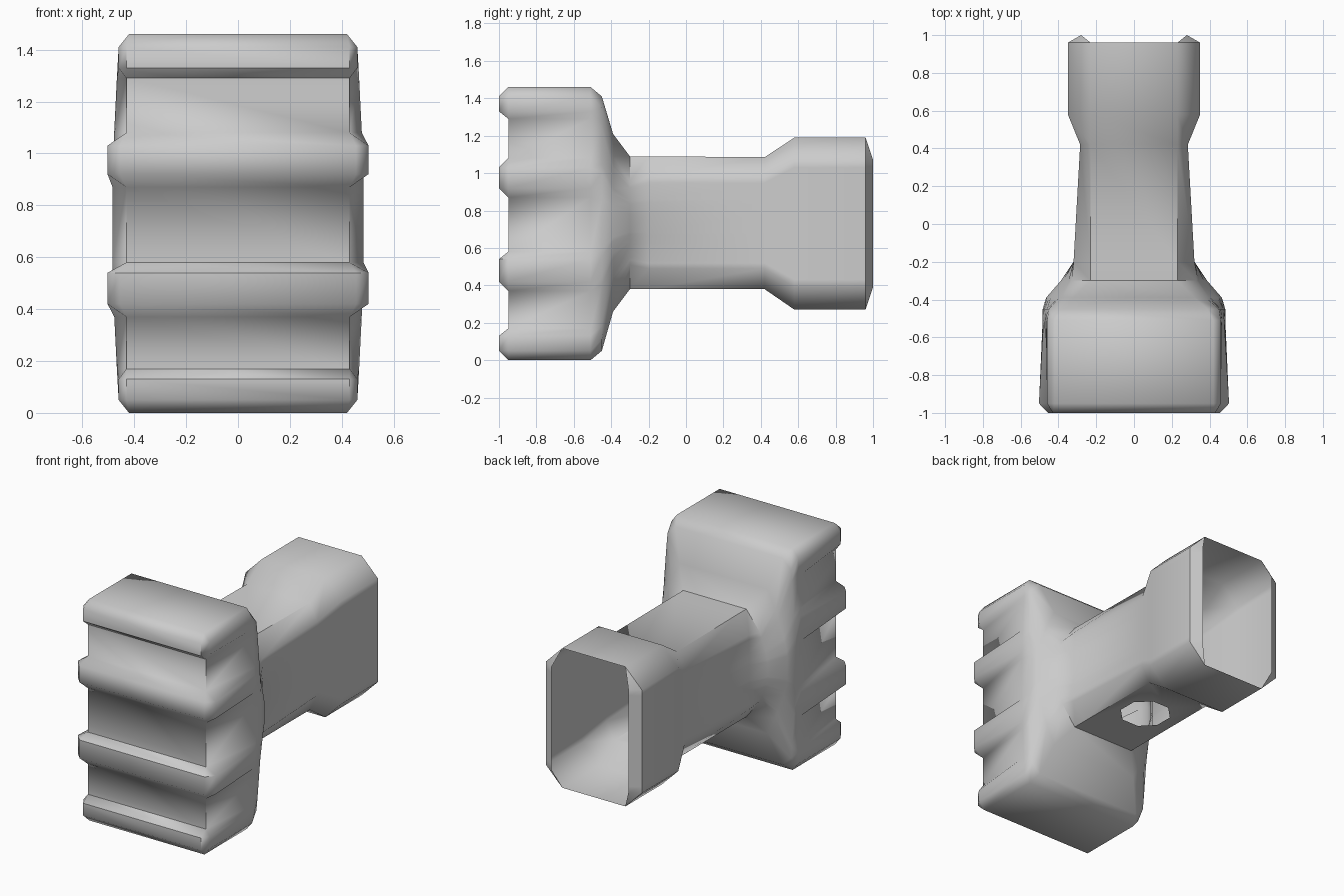
import bpy, bmesh, math
from mathutils import Vector

if "Cube" in bpy.data.objects:
    bpy.data.objects.remove(bpy.data.objects["Cube"], do_unlink=True)

grey = bpy.data.materials.new("plain grey")
grey.use_nodes = True
colour = (0.6, 0.6, 0.6, 1)
grey.diffuse_color = colour
grey.node_tree.nodes["Principled BSDF"].inputs["Base Color"].default_value = colour

# Heights of the tooth edges: half tooth, two full teeth, half tooth
LEVELS = [0, .05, .13, .17, .37, .42, .54, .58, .87, .92, 1.03, 1.08, 1.29, 1.33, 1.41, 1.46]
PEAKS = {1, 2, 5, 6, 9, 10, 13, 14}
N = len(LEVELS)
END = (0, N - 1)


def section(y, side, top, low, high, chamfer, bulge=0.0):
    """One side of a chamfered cross-section, listed from bottom to top."""
    points = []
    for i, level in enumerate(LEVELS):
        if i in END:
            points.append(Vector((top, y, low if i == 0 else high)))
            continue
        t = (level - LEVELS[1]) / (LEVELS[-2] - LEVELS[1])
        z = low + chamfer + t * (high - low - 2 * chamfer)
        points.append(Vector((side + bulge * math.sin(math.pi * t), y, z)))
    return points


# Toothed front: teeth stand proud at the face and at the sides
face, flank = [], []
for i, z in enumerate(LEVELS):
    inner = i in (5, 6, 9, 10)
    if i in END:
        face.append(Vector((.42, -.95, z)))
        flank.append(Vector((.42, -.95, z)))
    elif i in PEAKS:
        face.append(Vector((.455 if inner else .43, -1, z)))
        flank.append(Vector((.503 if inner else .46, -.95, z)))
    else:
        face.append(Vector((.43, -.95, z)))
        flank.append(Vector((.43, -.95, z)))

# Head, shoulder, neck and flared socket
rings = [
    face, flank,
    section(-.51, .46, .42, 0, 1.46, .05, .025),
    section(-.45, .45, .39, .05, 1.41, .06, .035),
    section(-.39, .38, .32, .26, 1.21, .12, .09),
    section(-.30, .33, .23, .38, 1.09, .13, .06),
    section(-.20, .32, .23, .38, 1.09, .11),
    section(.42, .285, .23, .38, 1.085, .11),
    section(.58, .35, .23, .27, 1.19, .12),
    section(.96, .35, .23, .27, 1.19, .12),
]
mouth = [p.copy() for p in rings[-1]]
for p in mouth[1:-1]:
    p.x, p.y = .28, 1
rings.append(mouth)

bm = bmesh.new()
loops = []
for ring in rings:
    right = [bm.verts.new(p) for p in ring]
    left = [bm.verts.new((-p.x, p.y, p.z)) for p in ring]
    loops.append(right + left[::-1])

# Front face as strips across the teeth
for i in range(N - 1):
    a = loops[0]
    bm.faces.new((a[i], a[i + 1], a[2 * N - 2 - i], a[2 * N - 1 - i]))

# Walls, with an eight-sided opening under the neck
for k, (a, b) in enumerate(zip(loops, loops[1:])):
    for i in range(2 * N):
        j = (i + 1) % (2 * N)
        if k == 6 and i == 2 * N - 1:
            corners = [b[j], b[i], a[i], a[j]]
            hole = []
            for s in range(8):
                angle = math.radians(22.5 + 45 * s)
                hole.append(bm.verts.new((.16 * math.cos(angle), .11 + .16 * math.sin(angle), .38)))
            for c in range(4):
                bm.faces.new((corners[c], hole[2 * c], hole[2 * c + 1]))
                bm.faces.new((corners[c], hole[2 * c + 1], hole[(2 * c + 2) % 8], corners[(c + 1) % 4]))
        else:
            bm.faces.new((a[i], b[i], b[j], a[j]))

bmesh.ops.remove_doubles(bm, verts=bm.verts, dist=.0005)
bmesh.ops.dissolve_degenerate(bm, dist=.0005, edges=bm.edges)
bmesh.ops.recalc_face_normals(bm, faces=bm.faces)
# Outward winding, judged from the front face
front = min(bm.faces, key=lambda f: f.calc_center_median().y)
if front.normal.y > 0:
    bmesh.ops.reverse_faces(bm, faces=bm.faces)

mesh = bpy.data.meshes.new("toothed_socket_head")
bm.to_mesh(mesh)
bm.free()
mesh.materials.append(grey)
head = bpy.data.objects.new("toothed_socket_head", mesh)
bpy.context.collection.objects.link(head)
bpy.ops.object.select_all(action="DESELECT")
head.select_set(True)
bpy.context.view_layer.objects.active = head
bpy.ops.object.shade_smooth_by_angle(angle=math.radians(50))
